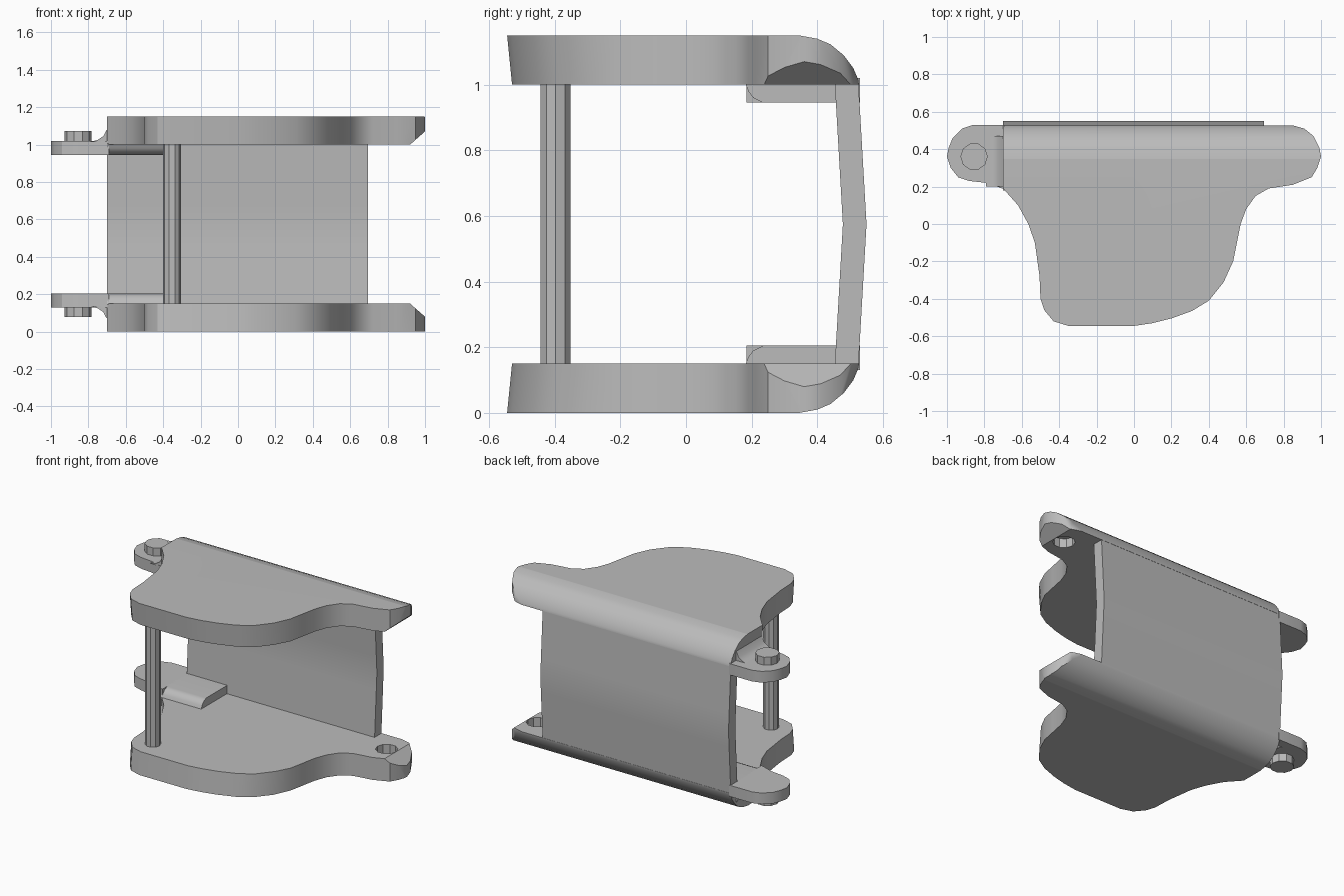
import bpy, bmesh, math
from mathutils import Matrix

if "Cube" in bpy.data.objects:
    bpy.data.objects.remove(bpy.data.objects["Cube"], do_unlink=True)

HEIGHT = 1.15

grey = bpy.data.materials.new("plain_grey")
grey.use_nodes = True
grey.diffuse_color = (0.5, 0.5, 0.5, 1)
grey.node_tree.nodes["Principled BSDF"].inputs["Base Color"].default_value = (0.5, 0.5, 0.5, 1)


def prism(name, pts, axis, lo, hi):
    """Extrude a 2D outline along an axis from lo to hi."""
    place = {"x": lambda a, b, t: (t, a, b),
             "y": lambda a, b, t: (a, t, b),
             "z": lambda a, b, t: (a, b, t)}[axis]
    bm = bmesh.new()
    rings = [[bm.verts.new(place(a, b, t)) for a, b in pts] for t in (lo, hi)]
    for ring in rings:
        bm.faces.new(ring)
    for i in range(len(pts)):
        j = (i + 1) % len(pts)
        bm.faces.new((rings[0][i], rings[0][j], rings[1][j], rings[1][i]))
    bmesh.ops.recalc_face_normals(bm, faces=bm.faces)
    mesh = bpy.data.meshes.new(name)
    bm.to_mesh(mesh)
    bm.free()
    mesh.materials.append(grey)
    obj = bpy.data.objects.new(name, mesh)
    bpy.context.collection.objects.link(obj)
    return obj


def disc(x, y, radius, sides=10):
    return [(x + radius * math.cos(math.tau * i / sides),
             y + radius * math.sin(math.tau * i / sides)) for i in range(sides)]


def activate(obj):
    bpy.ops.object.select_all(action="DESELECT")
    obj.select_set(True)
    bpy.context.view_layer.objects.active = obj


def cut(obj, cutter):
    mod = obj.modifiers.new("cut", "BOOLEAN")
    mod.operation, mod.solver, mod.object = "DIFFERENCE", "EXACT", cutter
    activate(obj)
    bpy.ops.object.modifier_apply(modifier=mod.name)
    bpy.data.objects.remove(cutter, do_unlink=True)


def finish(obj):
    activate(obj)
    bpy.ops.object.shade_smooth_by_angle(angle=math.radians(32))
    obj.modifiers.new("weighted", "WEIGHTED_NORMAL").keep_sharp = True


def top_copy(obj):
    """Mirror a lower part to the upper side."""
    copy = obj.copy()
    copy.data = obj.data.copy()
    copy.name = obj.name.replace("lower", "upper")
    bpy.context.collection.objects.link(copy)
    copy.data.transform(Matrix.Translation((0, 0, HEIGHT)) @ Matrix.Scale(-1, 4, (0, 0, 1)))
    copy.data.flip_normals()
    return copy


# Side plate with curved outline
outline = [(-0.7, 0.53), (0.84, 0.53), (0.91, 0.51), (0.96, 0.47), (0.99, 0.41), (1, 0.36),
           (0.98, 0.3), (0.95, 0.25), (0.85, 0.21), (0.72, 0.19), (0.65, 0.15), (0.6, 0.08),
           (0.57, 0), (0.55, -0.1), (0.53, -0.2), (0.48, -0.31), (0.4, -0.41), (0.31, -0.465),
           (0.2, -0.505), (0.1, -0.53), (0, -0.545), (-0.35, -0.545), (-0.43, -0.52),
           (-0.48, -0.46), (-0.5, -0.4), (-0.505, -0.28), (-0.53, -0.1), (-0.565, 0),
           (-0.62, 0.1), (-0.7, 0.19)]
plate = prism("lower_plate", outline, "z", 0, 0.15)
for v in plate.data.vertices:  # slight draft at the front
    if v.co.z > 0.1 and v.co.y < -0.3:
        v.co.y += 0.015

# Rounded outer back edge
cut(plate, prism("edge_cutter", [(0.3, -0.01), (0.35, 0.001), (0.4, 0.01), (0.44, 0.027),
                                 (0.48, 0.06), (0.51, 0.1), (0.525, 0.135), (0.53, 0.17),
                                 (0.7, 0.17), (0.7, -0.01)], "x", -1.2, 1.2))
# Sloped inner tip and round pocket beside it
cut(plate, prism("tip_cutter", [(0.9, 0.1675), (1.05, 0.036), (1.05, 0.1675)], "y", 0, 0.8))
cut(plate, prism("pocket_cutter", disc(0.85, 0.36, 0.068), "z", 0.09, 0.2))

# Hinge ear, its root web, the tab lying on the plate, and the bolt head
ear = prism("lower_ear", [(-0.69, 0.53), (-0.86, 0.53), (-0.92, 0.51), (-0.97, 0.46), (-0.99, 0.41),
                          (-1, 0.36), (-0.98, 0.3), (-0.94, 0.25), (-0.88, 0.23), (-0.79, 0.22),
                          (-0.69, 0.185)], "z", 0.13, 0.205)
web = prism("lower_ear_web", [(-0.79, 0.135), (-0.75, 0.125), (-0.72, 0.105), (-0.705, 0.075),
                              (-0.69, 0.06), (-0.69, 0.14)], "y", 0.2, 0.47)
tab = prism("lower_tab", [(0.18, 0.145), (0.19, 0.17), (0.205, 0.19), (0.235, 0.205),
                          (0.48, 0.205), (0.48, 0.145)], "x", -0.7, -0.4)
bolt = prism("lower_bolt_head", disc(-0.855, 0.36, 0.073), "z", 0.077, 0.135)

for part in (plate, ear, web, tab, bolt):
    finish(top_copy(part))
    finish(part)

# Back wall, slightly bowed outward
levels = [0.14 + 0.87 * i / 8 for i in range(9)]
bow = [0.025 * (1 - abs(z - HEIGHT / 2) / 0.435) for z in levels]
outer = [(0.525 + b, z) for z, b in zip(levels, bow)]
inner = [(0.453 + b, z) for z, b in zip(levels, bow)]
finish(prism("back_wall", outer + inner[::-1], "x", -0.7, 0.695))

# Front spacer rod
finish(prism("spacer_rod", disc(-0.353, -0.397, 0.048), "z", 0.14, 1.01))
